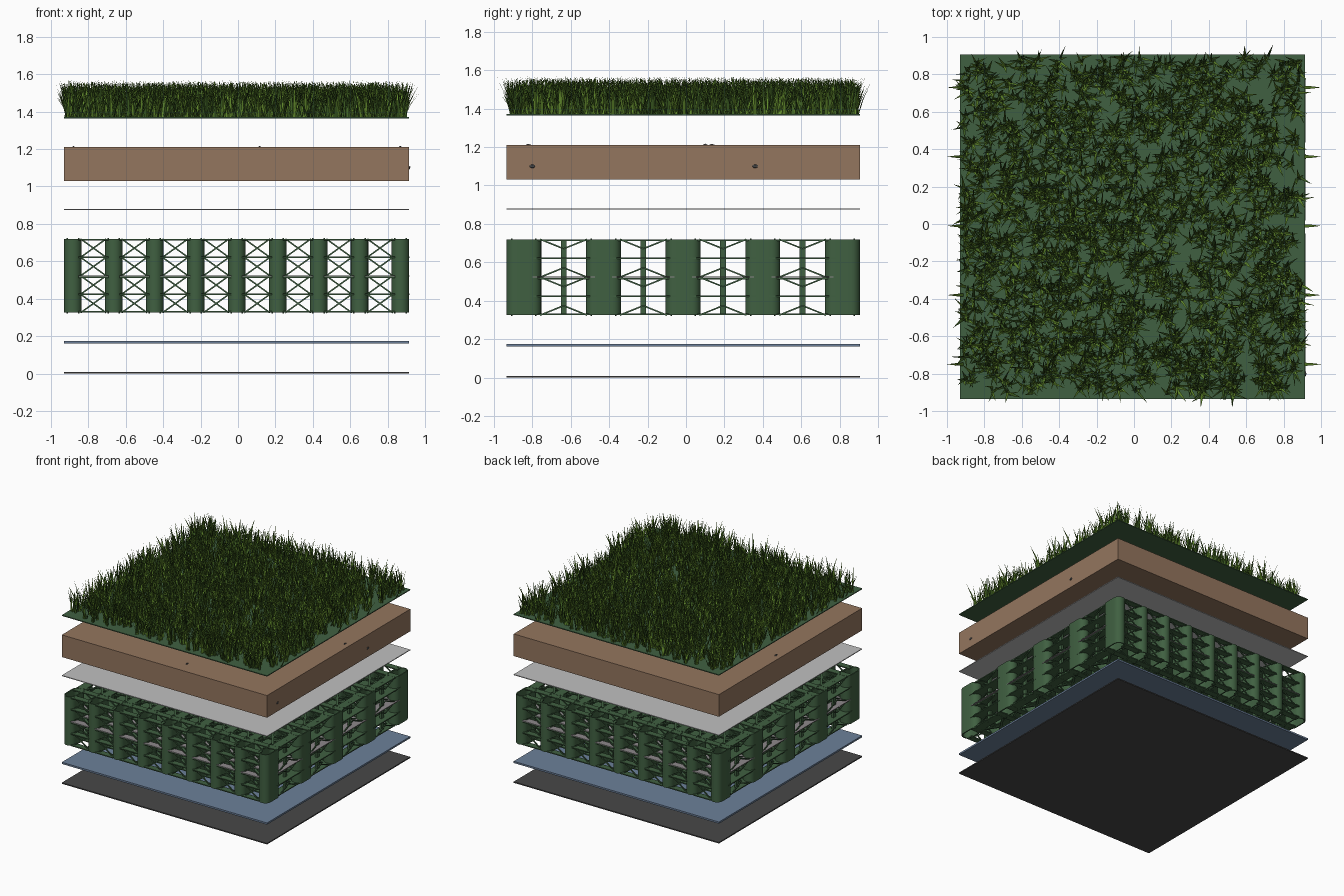
import bpy, bmesh, math, random
from mathutils import Vector, Matrix

if "Cube" in bpy.data.objects:
    bpy.data.objects.remove(bpy.data.objects["Cube"])

random.seed(7)
CX, CY, W, D = -0.007, -0.015, 1.845, 1.84


def mat(name, *rgb):
    m = bpy.data.materials.new(name)
    m.diffuse_color = (*rgb, 1)
    m.use_nodes = True
    m.node_tree.nodes["Principled BSDF"].inputs["Base Color"].default_value = m.diffuse_color
    return m


GREEN = mat("dark green plastic", 0.051, 0.117, 0.053)
SOIL = mat("brown soil", 0.296, 0.18, 0.112)
BLUE = mat("slate blue mat", 0.15, 0.216, 0.32)
PALE = mat("pale grey fabric", 0.53, 0.53, 0.53)
BLACK = mat("charcoal membrane", 0.065, 0.065, 0.065)
GREY = mat("grey clip", 0.27, 0.25, 0.26)
GRASS = mat("grass green", 0.12, 0.25, 0.025)
GRASS2 = mat("deep grass green", 0.05, 0.12, 0.018)


def finish(bm, name, *mats, normals=True):
    if normals:
        bmesh.ops.recalc_face_normals(bm, faces=bm.faces)
    me = bpy.data.meshes.new(name)
    bm.to_mesh(me)
    bm.free()
    for m in mats:
        me.materials.append(m)
    ob = bpy.data.objects.new(name, me)
    bpy.context.collection.objects.link(ob)
    return ob


def slab(name, z0, z1, m):
    bm = bmesh.new()
    bmesh.ops.create_cube(bm, size=1, matrix=Matrix.Translation((CX, CY, (z0 + z1) / 2))
                          @ Matrix.Diagonal((W, D, z1 - z0, 1)))
    return finish(bm, name, m)


def bar(bm, p, q, w, h):
    """Box from p to q; w is its horizontal width, h its thickness."""
    p, q = Vector(p), Vector(q)
    d = (q - p).normalized()
    s = d.cross(Vector((0, 0, 1)))
    s = s.normalized() if s.length > 1e-4 else Vector((1, 0, 0))
    u = s.cross(d)
    rot = Matrix((d, s, u)).transposed().to_4x4()
    bmesh.ops.create_cube(bm, size=1, matrix=Matrix.Translation((p + q) / 2) @ rot
                          @ Matrix.Diagonal(((q - p).length, w, h, 1)))


# flat layers, bottom to top
slab("waterproof_membrane", 0, 0.009, BLACK)
slab("drainage_mat", 0.161, 0.175, BLUE)
slab("filter_fabric", 0.875, 0.881, PALE)
slab("soil_layer", 1.03, 1.21, SOIL)
slab("turf_sheet", 1.364, 1.371, GREEN)

# storage crate: grid of hollow stadium columns
Z0, Z1 = 0.325, 0.72
ZM = (Z0 + Z1) / 2
R, HALF = 0.047, 0.044
XS = [CX - W / 2 + R + i * (W - 2 * R) / 8 for i in range(9)]
YS = [CY - D / 2 + R + HALF + j * (D - 2 * R - 2 * HALF) / 4 for j in range(5)]


def stadium(r, n=10):
    pts = []
    for side in (1, -1):
        for k in range(n + 1):
            a = math.pi * k / n + (0 if side > 0 else math.pi)
            pts.append((r * math.cos(a), r * math.sin(a) + side * HALF))
    return pts


bm = bmesh.new()
for x in XS:
    for y in YS:
        rings = [[bm.verts.new((x + a, y + b, z)) for a, b in stadium(r)]
                 for r, z in ((R, Z0), (R, Z1), (R - 0.009, Z1), (R - 0.009, Z0))]
        n = len(rings[0])
        for k in range(4):
            lo, up = rings[k], rings[(k + 1) % 4]
            for i in range(n):
                bm.faces.new((lo[i], lo[(i + 1) % n], up[(i + 1) % n], up[i]))
ob = finish(bm, "crate_columns", GREEN)
bpy.context.view_layer.objects.active = ob
ob.select_set(True)
bpy.ops.object.shade_smooth_by_angle(angle=math.radians(40))

# crate shelves, diagonals and mullions between the columns
LEVELS = [Z0 + 0.005, Z0 + (Z1 - Z0) / 4, ZM - 0.007, Z0 + (Z1 - Z0) * 0.75, Z1 - 0.005]
QUARTERS = [Z0 + (Z1 - Z0) * k / 4 for k in range(5)]
bm, clips = bmesh.new(), bmesh.new()
T = 0.008
for i in range(8):                      # gaps along x
    a, b = XS[i] + R - 0.006, XS[i + 1] - R + 0.006
    m = (a + b) / 2
    for y in YS:
        edge = [y - HALF - R * 0.4, y + HALF + R * 0.4]
        for z in LEVELS:
            for e in edge:
                bar(bm, (a - 0.012, e, z), (b + 0.012, e, z), 0.05, T)
        for e in edge:
            bar(clips, (a - 0.012, e, ZM), (b + 0.012, e, ZM), 0.056, 0.005)
            for lo, up in zip(QUARTERS, QUARTERS[1:]):
                bar(bm, (a, e, lo), (b, e, up), T, T)
                bar(bm, (a, e, up), (b, e, lo), T, T)
for j in range(4):                      # gaps along y
    a, b = YS[j] + R + HALF - 0.006, YS[j + 1] - R - HALF + 0.006
    m = (a + b) / 2
    for x in XS:
        for z in LEVELS:
            wide = 0.097 if z in (LEVELS[1], LEVELS[3]) else 0.07
            bar(bm, (x, a - 0.05, z), (x, b + 0.05, z), wide, T)
        bar(clips, (x, a - 0.04, ZM), (x, b + 0.04, ZM), 0.096, 0.005)
        bar(bm, (x, m, Z0), (x, m, Z1), 0.018, 0.03)
        for s in (-0.03, 0.03):
            for k in range(4):
                lo, up = QUARTERS[k], QUARTERS[k + 1]
                if k % 2:
                    lo, up = up, lo
                bar(bm, (x + s, a, lo), (x + s, m, (lo + up) / 2), T, T)
                bar(bm, (x + s, b, lo), (x + s, m, (lo + up) / 2), T, T)
for i in range(8):                      # flat crosses inside each cell
    for j in range(4):
        for z in (LEVELS[0], LEVELS[2], LEVELS[4]):
            x0, x1, y0, y1 = XS[i], XS[i + 1], YS[j] + HALF, YS[j + 1] - HALF
            bar(bm, (x0, y0, z), (x1, y1, z), 0.018, T)
            bar(bm, (x0, y1, z), (x1, y0, z), 0.018, T)
finish(bm, "crate_lattice", GREEN)
finish(clips, "crate_joint_clips", GREY)

# pebbles breaking the soil surface
bm = bmesh.new()
for x, y, z in ((0.115, -0.82, 1.205), (0.867, 0.135, 1.205), (-0.88, 0.1, 1.205),
                (0.912, 0.36, 1.1), (0.912, -0.8, 1.1)):
    bmesh.ops.create_icosphere(bm, subdivisions=1, radius=0.018,
                               matrix=Matrix.Translation((x, y, z)) @ Matrix.Diagonal((0.6, 1, 0.7, 1)))
finish(bm, "soil_pebbles", BLACK)

# grass: tufts of tapering, bent blades
bm = bmesh.new()


def blade(x, y, ang, lean, h, w, mi):
    d = Vector((math.cos(ang), math.sin(ang), 0))
    s = Vector((-d.y, d.x, 0)) * w / 2
    base = Vector((x, y, 1.368))
    v = []
    for t, k in ((0, 1), (0.5, 0.75)):
        c = base + d * lean * t ** 1.3 + Vector((0, 0, h * t))
        v += [bm.verts.new(c - s * k), bm.verts.new(c + s * k)]
    tip = bm.verts.new(base + d * lean + Vector((0, 0, h)))
    for f in ((v[0], v[1], v[3], v[2]), (v[2], v[3], tip)):
        bm.faces.new(f).material_index = mi


for _ in range(1500):
    tx = random.uniform(CX - 0.905, CX + 0.895)
    ty = random.uniform(CY - 0.885, CY + 0.9)
    turn = random.uniform(0, 6.28)
    for k in range(6):
        blade(tx + random.uniform(-0.012, 0.012), ty + random.uniform(-0.012, 0.012),
              turn + k * 1.05 + random.uniform(-0.4, 0.4), random.uniform(0.02, 0.085),
              random.uniform(0.11, 0.2), random.uniform(0.01, 0.018),
              int(random.random() < 0.45))
for side in (-1, 1):                    # outermost leaning blades
    for k in range(5):
        blade(side * 0.91, -0.75 + k * 0.37, 0 if side > 0 else math.pi, 0.09, 0.15, 0.018, 0)
finish(bm, "grass_blades", GRASS, GRASS2, normals=False)
